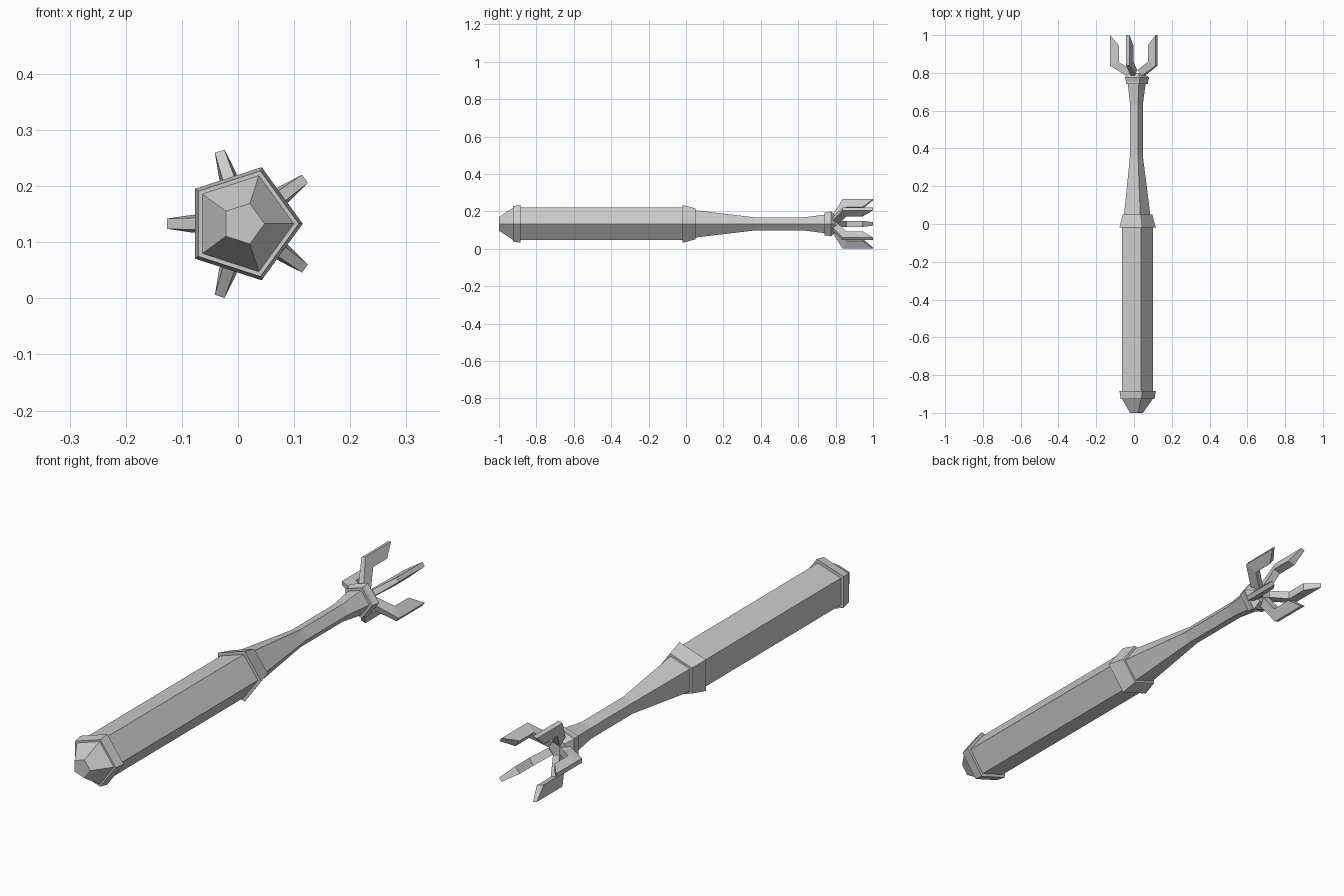
import bpy, bmesh
from math import cos, sin, radians

if "Cube" in bpy.data.objects:
    bpy.data.objects.remove(bpy.data.objects["Cube"])

CX, CZ = 0.0094, 0.133   # long axis of the tool


def make(name, verts, faces):
    me = bpy.data.meshes.new(name)
    me.from_pydata(verts, [], faces)
    bm = bmesh.new()
    bm.from_mesh(me)
    bmesh.ops.recalc_face_normals(bm, faces=bm.faces)
    bm.to_mesh(me)
    bm.free()
    ob = bpy.data.objects.new(name, me)
    bpy.context.collection.objects.link(ob)
    return ob


def point(r, y, a, side=0.0):
    # r is distance from the axis, side is the tangential offset
    a = radians(a)
    return (CX + r * cos(a) - side * sin(a), y, CZ + r * sin(a) + side * cos(a))


def pentagonal(name, profile):
    # five-sided solid lofted through (y, radius) stations
    verts = [point(r, y, 72 * k) for y, r in profile for k in range(5)]
    faces = [tuple(range(5)), tuple(range(len(verts) - 5, len(verts)))]
    for i in range(len(profile) - 1):
        for k in range(5):
            n = (k + 1) % 5
            faces.append((i*5 + k, i*5 + n, i*5 + 5 + n, i*5 + 5 + k))
    return make(name, verts, faces)


# Handle and its end cap
pentagonal("grip", [(-0.9, 0.091), (0.0, 0.091)])
pentagonal("pommel_cap", [(-1.0, 0.038), (-0.926, 0.09), (-0.9, 0.09)])
pentagonal("pommel_collar", [(-0.926, 0.099), (-0.885, 0.106)])
pentagonal("guard_collar", [(-0.018, 0.106), (0.05, 0.087)])

# Waisted shaft and head collar
pentagonal("shaft", [(0.04, 0.078), (0.365, 0.037), (0.63, 0.037), (0.75, 0.053)])
pentagonal("head_collar", [(0.74, 0.064), (0.755, 0.064), (0.775, 0.071), (0.80, 0.042)])

# Five bent prongs: (y, radius, half width) for outer and inner edges
OUTER = [(0.785, 0.05, 0.012), (0.838, 0.136, 0.009), (1.0, 0.136, 0.009)]
INNER = [(0.815, 0.022, 0.015), (0.858, 0.09, 0.016), (0.945, 0.09, 0.016)]
for i in range(5):
    a = 36 + 72 * i
    verts = []
    for (yo, ro, wo), (yi, ri, wi) in zip(OUTER, INNER):
        verts += [point(ro, yo, a, -wo), point(ro, yo, a, wo),
                  point(ri, yi, a, wi), point(ri, yi, a, -wi)]
    faces = [(0, 1, 2, 3), (8, 9, 10, 11)]
    for s in (0, 4):
        for k in range(4):
            n = (k + 1) % 4
            faces.append((s + k, s + n, s + 4 + n, s + 4 + k))
    make(f"prong_{i + 1}", verts, faces)
